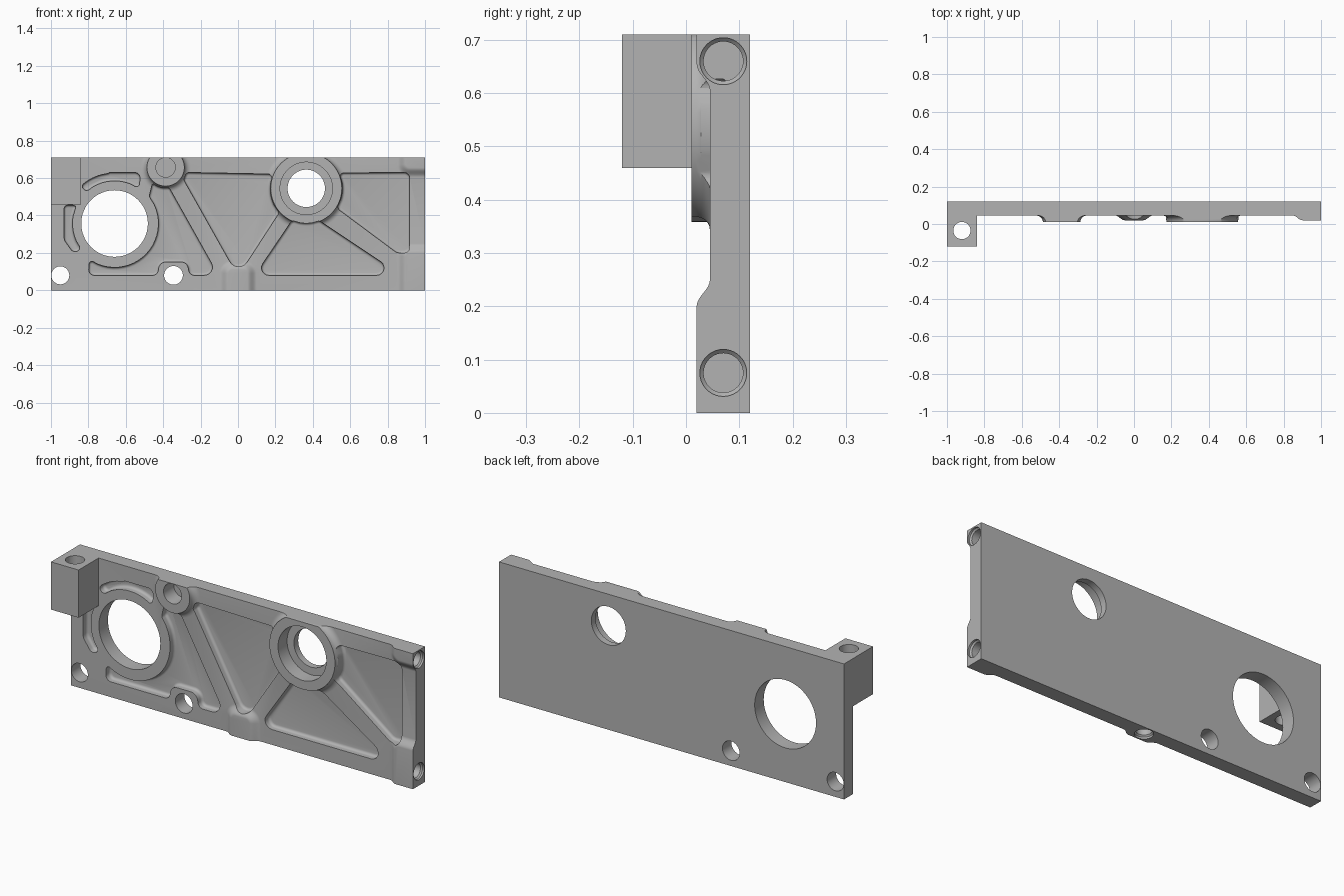
import bpy
from math import sin, cos, pi, radians, tan
from mathutils import Vector

if "Cube" in bpy.data.objects:
    bpy.data.objects.remove(bpy.data.objects["Cube"])

TOP, FACE, BACK = 0.71, 0.045, 0.12

grey = bpy.data.materials.new("machined grey")
grey.use_nodes = True
grey.diffuse_color = (0.45, 0.45, 0.45, 1)
grey.node_tree.nodes["Principled BSDF"].inputs["Base Color"].default_value = grey.diffuse_color


# Outline helpers
def circle(cx, cy, r, n=64):
    return [Vector((cx + r * cos(2 * pi * i / n), cy + r * sin(2 * pi * i / n))) for i in range(n)]


def rect(x0, x1, y0, y1):
    return [Vector(p) for p in ((x0, y0), (x1, y0), (x1, y1), (x0, y1))]


def arc(c, r, a0, a1, n=8):
    """Arc whose two end points are marked for rounding."""
    a0, a1 = radians(a0), radians(a1)
    pad = min(0.05 / r, abs(a1 - a0) / 4) * (1 if a1 > a0 else -1)
    mids = [a0 + pad + (a1 - a0 - 2 * pad) * i / n for i in range(n + 1)]
    pts = [(a, 0) for a in mids]
    return [(c[0] + r * cos(a), c[1] + r * sin(a), f) for a, f in [(a0, 0.025)] + pts + [(a1, 0.025)]]


def rounded(points):
    """Round each corner (x, z, radius) of a polygon."""
    out, n = [], len(points)
    for i, (x, z, r) in enumerate(points):
        p = Vector((x, z))
        if not r:
            out.append(p)
            continue
        u = Vector(points[i - 1][:2]) - p
        v = Vector(points[(i + 1) % n][:2]) - p
        half = u.angle(v) / 2
        t = min(r / tan(half), 0.49 * u.length, 0.49 * v.length)
        r = t * tan(half)
        u.normalize()
        v.normalize()
        centre = p + (u + v).normalized() * (r / sin(half))
        s, e = p + u * t - centre, p + v * t - centre
        turn = s.angle_signed(e)
        for k in range(7):
            a = -turn * k / 6
            out.append(centre + Vector((s.x * cos(a) - s.y * sin(a), s.x * sin(a) + s.y * cos(a))))
    return out


def offset(pts, d):
    """Grow a counter-clockwise outline by d."""
    out = []
    for i, p in enumerate(pts):
        a = (p - pts[i - 1]).normalized()
        b = (pts[(i + 1) % len(pts)] - p).normalized()
        na, nb = Vector((a.y, -a.x)), Vector((b.y, -b.x))
        out.append(p + (na + nb) * (d / max(1 + na.dot(nb), 0.3)))
    return out


def loft(name, outline, profile, axis="y"):
    """Solid from an outline swept along an axis with (growth, position) steps."""
    area = sum(p.cross(outline[(i + 1) % len(outline)]) for i, p in enumerate(outline))
    if area < 0:
        outline = outline[::-1]
    n, verts = len(outline), []
    for grow, h in profile:
        for p in offset(outline, grow):
            verts.append({"x": (h, p.x, p.y), "y": (p.x, h, p.y), "z": (p.x, p.y, h)}[axis])
    faces = [list(range(n)), list(range(len(verts) - n, len(verts)))[::-1]]
    for k in range(len(profile) - 1):
        for i in range(n):
            j = (i + 1) % n
            faces.append([k * n + i, (k + 1) * n + i, (k + 1) * n + j, k * n + j])
    mesh = bpy.data.meshes.new(name)
    mesh.from_pydata(verts, [], faces)
    ob = bpy.data.objects.new(name, mesh)
    bpy.context.collection.objects.link(ob)
    bpy.context.view_layer.objects.active = ob
    bpy.ops.object.select_all(action="DESELECT")
    ob.select_set(True)
    bpy.ops.object.mode_set(mode="EDIT")
    bpy.ops.mesh.select_all(action="SELECT")
    bpy.ops.mesh.normals_make_consistent(inside=False)
    bpy.ops.object.mode_set(mode="OBJECT")
    return ob


def combine(tool, operation):
    bpy.context.view_layer.objects.active = plate
    mod = plate.modifiers.new(tool.name, "BOOLEAN")
    mod.operation, mod.object, mod.solver = operation, tool, "EXACT"
    bpy.ops.object.modifier_apply(modifier=mod.name)
    bpy.data.objects.remove(tool)


# Main plate, oversized until it is trimmed
plate = loft("mounting_plate", rect(-1.1, 1.1, -0.1, 0.8), [(0, FACE), (0, BACK)])
combine(loft("corner_block", rect(-1.1, -0.84, 0.46, 0.8), [(0, -0.12), (0, 0.07)]), "UNION")

# Round bosses with a fillet at the foot
small, large, bore = (-0.387, 0.657), (0.365, 0.545), (-0.66, 0.357)
R = 0.035
fillet = [(R, 0.07)] + [(R - R * sin(a), FACE - R + R * cos(a)) for a in (pi / 12 * k for k in range(7))]
for name, c, r in (("small_boss", small, 0.1), ("large_boss", large, 0.19)):
    combine(loft(name, circle(*c, r), fillet), "UNION")

# Square bosses with soft ramps around the edge holes
ramp = [(0.05, 0.07)] + [(0.05 * (1 - k / 8), FACE - 0.0125 * (1 - cos(pi * k / 8))) for k in range(9)]
for name, box in (("upper_end_boss", (0.9, 1.2, 0.655, 0.9)),
                  ("lower_end_boss", (0.9, 1.2, -0.2, 0.2)),
                  ("bottom_boss", (-0.05, 0.05, -0.2, 0.11))):
    combine(loft(name, rounded([(p.x, p.y, 0.02) for p in rect(*box)]), ramp), "UNION")

# Trim everything to the plate edges
combine(loft("trim", rect(-1, 1, 0, TOP), [(0, -0.3), (0, 0.3)]), "INTERSECT")

# Lightening pockets between the ribs, with filleted floors
F, FLOOR = 0.014, 0.08
pocket_profile = [(0, -0.03)] + [(F * cos(a) - F, FLOOR - F + F * sin(a)) for a in (pi / 8 * k for k in range(5))]
pockets = {
    "left_pocket": arc(bore, 0.235, 38, -125, 20) + [
        (-0.8, 0.08, 0.03), (-0.43, 0.08, 0.03), (-0.42, 0.152, 0.045), (-0.27, 0.152, 0.045),
        (-0.26, 0.08, 0.03), (-0.105, 0.08, 0.05)] + arc(small, 0.11, -80, -130, 5),
    "centre_pocket": [(0, 0.075, 0.055)] + arc(large, 0.195, 222, 157)
        + [(-0.275, 0.63, 0.02), (-0.29, 0.59, 0.02)],
    "lower_pocket": [(0.09, 0.08, 0.04)] + arc(large, 0.187, 246, 292, 6) + [(0.873, 0.08, 0.04)],
    "right_pocket": arc(large, 0.195, 25, -33)
        + [(0.85, 0.2, 0.05), (0.918, 0.2, 0.03), (0.918, 0.63, 0.03)],
    "upper_slot": arc(bore, 0.228, 55, 132, 10) + arc(bore, 0.27, 132, 97, 5)
        + [(-0.69, 0.63, 0.03), (-0.52, 0.63, 0.03)],
    "left_slot": arc(bore, 0.225, 156, 218, 8) + [
        (-0.88, 0.2, 0.03), (-0.93, 0.27, 0.05), (-0.93, 0.455, 0.02), (-0.88, 0.455, 0.02)],
}
for name, pts in pockets.items():
    combine(loft(name, rounded(pts), pocket_profile), "DIFFERENCE")

# Through holes, blind bore and counterbore
through = [(0, -0.05), (0, 0.2)]
holes = [(bore, 0.178, through), ((-0.95, 0.08), 0.048, through), ((-0.345, 0.08), 0.05, through),
         (small, 0.052, [(0, -0.05), (0, 0.095)]),
         (large, 0.1, [(0.04, -0.05), (0.04, 0.085), (0, 0.085), (0, 0.2)])]
for c, r, profile in holes:
    combine(loft("hole", circle(*c, r), profile), "DIFFERENCE")
combine(loft("block_hole", circle(-0.92, -0.035, 0.046), [(0, 0.4), (0, 0.8)], "z"), "DIFFERENCE")


# Chamfered blind holes in the edges
def blind(edge, inward):
    return [(0.007, edge - inward * 0.05), (0.007, edge + inward * 0.01),
            (0, edge + inward * 0.017), (0, edge + inward * 0.1)]


for z in (0.075, 0.66):
    combine(loft("end_hole", circle(0.07, z, 0.037, 40), blind(1, -1), "x"), "DIFFERENCE")
combine(loft("bottom_hole", circle(0, 0.07, 0.037, 40), blind(0, 1), "z"), "DIFFERENCE")

# Finish
plate.data.materials.clear()
plate.data.materials.append(grey)
bpy.ops.object.select_all(action="DESELECT")
plate.select_set(True)
bpy.context.view_layer.objects.active = plate
bpy.ops.object.shade_smooth_by_angle(angle=radians(35))
